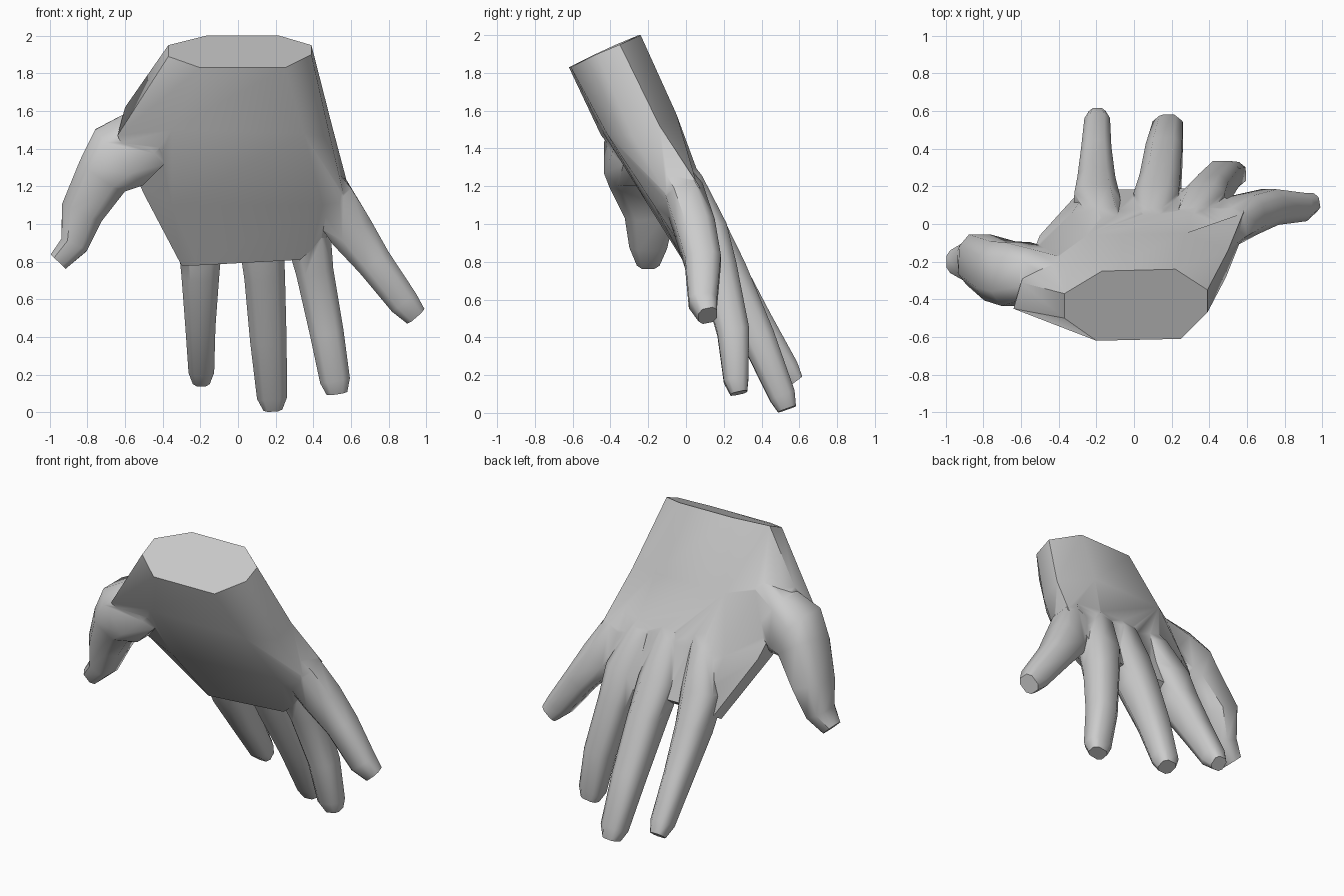
import bpy, bmesh
from mathutils import Vector

if "Cube" in bpy.data.objects:
    bpy.data.objects.remove(bpy.data.objects["Cube"])

skin = bpy.data.materials.new("plain_grey")
skin.diffuse_color = (0.6, 0.6, 0.6, 1)
skin.use_nodes = True
skin.node_tree.nodes["Principled BSDF"].inputs["Base Color"].default_value = skin.diffuse_color


def loft(name, rings):
    """Closed skin through a list of eight-point rings."""
    bm = bmesh.new()
    loops = [[bm.verts.new(p) for p in ring] for ring in rings]
    for a, b in zip(loops, loops[1:]):
        for i in range(8):
            j = (i + 1) % 8
            bm.faces.new((a[i], a[j], b[j], b[i]))
    bm.faces.new(loops[0])
    bm.faces.new(loops[-1])
    bmesh.ops.recalc_face_normals(bm, faces=bm.faces)
    me = bpy.data.meshes.new(name)
    bm.to_mesh(me)
    bm.free()
    me.materials.append(skin)
    ob = bpy.data.objects.new(name, me)
    bpy.context.collection.objects.link(ob)
    return ob


def digit(name, path):
    """Chamfered tube; each path entry is x, y, z, half width, half depth."""
    pts = [Vector(p[:3]) for p in path]
    rings = []
    for i, (c, p) in enumerate(zip(pts, path)):
        t = (pts[min(i + 1, len(pts) - 1)] - pts[max(i - 1, 0)]).normalized()
        side = t.cross(Vector((0, 1, 0))).normalized()
        deep = side.cross(t)
        k = 0.55
        octagon = [(-k, 1), (k, 1), (1, k), (1, -k), (k, -1), (-k, -1), (-1, -k), (-1, k)]
        rings.append([c + side * u * p[3] + deep * v * p[4] for u, v in octagon])
    return loft(name, rings)


def finger(name, knuckle_x, path):
    """Digit with a tendon ridge fanning out from the wrist to its knuckle."""
    fan = knuckle_x - 0.03
    tendon = [(0.03 + fan * 0.55, -.14, 1.46, .05, .05),
              (0.03 + fan * 0.8, -.005, 1.2, .09, .1),
              (knuckle_x, .11, .95, .12, .112)]
    return digit(name, tendon + path)


# palm: wrist cut, thumb mound, web level, knuckles
wrist = [(-.17, -.25, 2), (.22, -.24, 2), (.39, -.35, 1.95), (.39, -.47, 1.9),
         (.25, -.61, 1.83), (-.2, -.62, 1.83), (-.37, -.5, 1.89), (-.37, -.37, 1.95)]
mound = [(-.25, -.06, 1.58), (.27, -.05, 1.58), (.5, -.14, 1.52), (.49, -.28, 1.46),
         (.35, -.42, 1.48), (-.35, -.45, 1.5), (-.64, -.45, 1.47), (-.6, -.31, 1.62)]
web = [(-.33, .06, 1.22), (.33, .09, 1.2), (.585, .07, 1.2), (.57, -.08, 1.12),
       (.45, -.17, 1.1), (-.35, -.2, 1.1), (-.5, -.2, 1.16), (-.5, -.06, 1.2)]
knuckles = [(-.25, .18, .88), (.3, .19, .88), (.47, .15, .97), (.47, .03, .93),
            (.33, .02, .81), (-.22, 0, .78), (-.3, .05, .78), (-.31, .15, .84)]
hand = loft("hand", [wrist, mound, web, knuckles])

# thumb and fingers, from inside the palm to the tip
thumb = digit("thumb", [
    (-.34, -.27, 1.58, .09, .09), (-.5, -.26, 1.45, .17, .13), (-.63, -.265, 1.355, .195, .17),
    (-.71, -.25, 1.27, .145, .16), (-.825, -.19, 1.07, .115, .135),
    (-.87, -.2, .89, .075, .10), (-.955, -.2, .80, .055, .06)])
index = finger("index_finger", -.2, [
    (-.2, .2, .75, .1, .115), (-.2, .37, .48, .08, .09),
    (-.195, .53, .23, .068, .07), (-.195, .58, .165, .045, .045)])
middle = finger("middle_finger", .12, [
    (.14, .21, .74, .108, .115), (.16, .38, .4, .097, .09),
    (.18, .51, .09, .08, .07), (.185, .535, .02, .05, .05)])
ring = finger("ring_finger", .37, [
    (.405, .17, .76, .1, .10), (.47, .25, .43, .09, .085),
    (.515, .265, .17, .08, .065), (.525, .28, .105, .055, .045)])
little = digit("little_finger", [
    (.36, -.16, 1.4, .06, .06), (.48, -.01, 1.15, .125, .105), (.595, .05, .97, .12, .105),
    (.72, .09, .8, .095, .095), (.88, .09, .585, .08, .075), (.94, .115, .515, .06, .05)])

# join everything into one skin
bpy.context.view_layer.objects.active = hand
for part in (thumb, index, middle, ring, little):
    m = hand.modifiers.new("join_" + part.name, 'BOOLEAN')
    m.operation = 'UNION'
    m.solver = 'EXACT'
    m.object = part
    bpy.ops.object.modifier_apply(modifier=m.name)
    bpy.data.objects.remove(part)

bpy.ops.object.select_all(action='DESELECT')
hand.select_set(True)
bpy.ops.object.shade_smooth_by_angle(angle=0.85)
